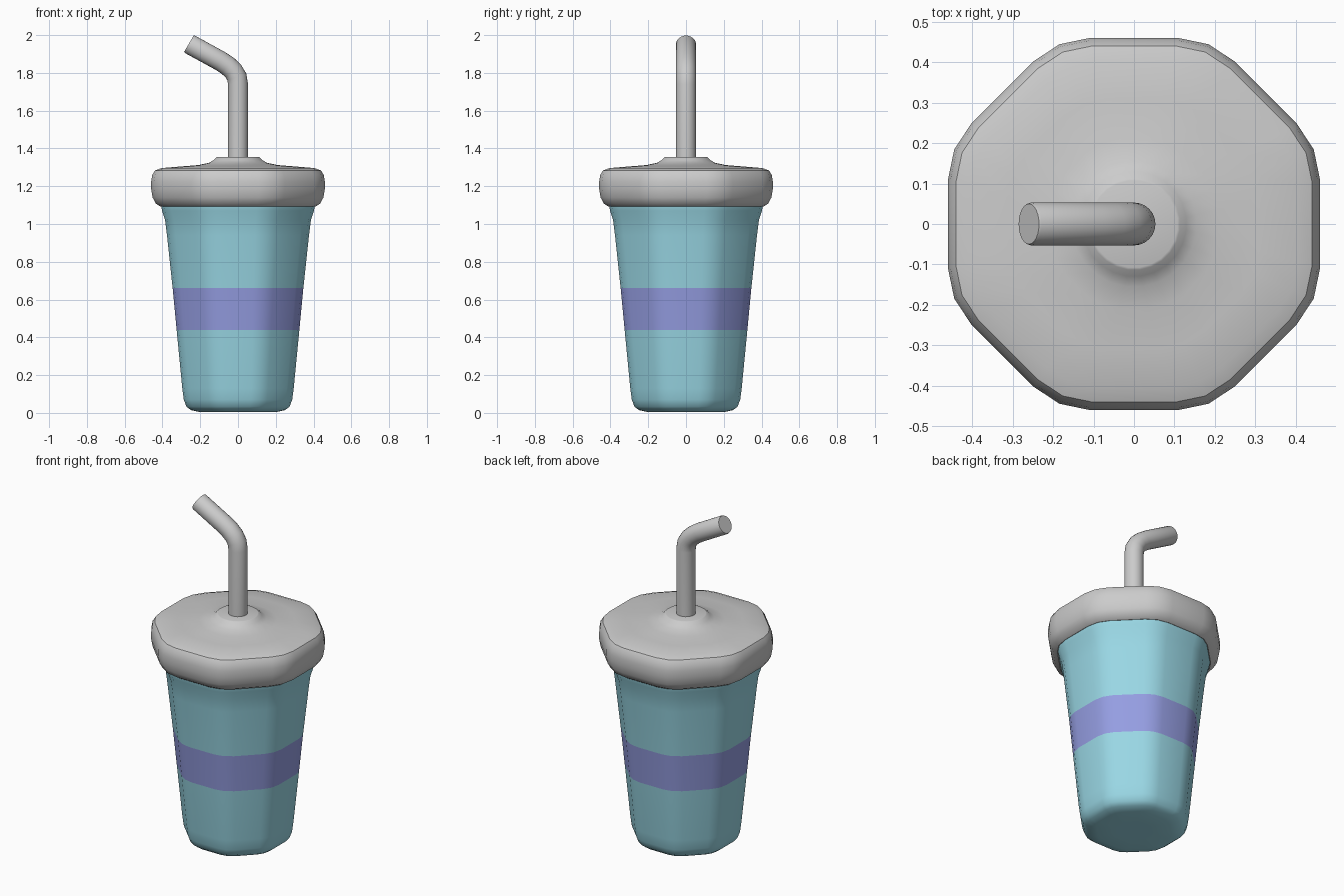
import bpy, bmesh, math
from mathutils import Vector

if "Cube" in bpy.data.objects:
    bpy.data.objects.remove(bpy.data.objects["Cube"])


def soft_octagon(r, z, roundness=0.0):
    # 24 points: flat side ends plus softened corner, optionally blended to a circle
    pts = []
    for k in range(8):
        for off, rad in ((-9.05, 1.028), (0, 1.046), (9.05, 1.028)):
            a = math.radians(22.5 + 45 * k + off)
            even = math.radians(22.5 + 45 * k + off * 15 / 9.05)
            a += (even - a) * roundness
            d = r * (rad + (1 - rad) * roundness)
            pts.append(Vector((d * math.cos(a), d * math.sin(a), z)))
    return pts


def skin(name, rings, angle, materials=(), band=None):
    # Bridge successive rings and cap both ends
    bm = bmesh.new()
    loops = [[bm.verts.new(p) for p in ring] for ring in rings]
    n = len(loops[0])
    for j, (lo, hi) in enumerate(zip(loops, loops[1:])):
        for i in range(n):
            f = bm.faces.new((lo[i], lo[(i + 1) % n], hi[(i + 1) % n], hi[i]))
            f.material_index = 1 if j == band else 0
    bm.faces.new(loops[0][::-1])
    bm.faces.new(loops[-1])
    bmesh.ops.recalc_face_normals(bm, faces=bm.faces)
    mesh = bpy.data.meshes.new(name)
    bm.to_mesh(mesh)
    bm.free()
    obj = bpy.data.objects.new(name, mesh)
    bpy.context.collection.objects.link(obj)
    for m in materials:
        mesh.materials.append(m)
    bpy.ops.object.select_all(action='DESELECT')
    obj.select_set(True)
    bpy.context.view_layer.objects.active = obj
    bpy.ops.object.shade_smooth_by_angle(angle=math.radians(angle))
    return obj


def colour(name, rgb):
    m = bpy.data.materials.new(name)
    m.diffuse_color = (*rgb, 1)
    m.use_nodes = True
    m.node_tree.nodes["Principled BSDF"].inputs["Base Color"].default_value = m.diffuse_color
    return m


teal = colour("teal", (0.32, 0.68, 0.78))
violet = colour("violet", (0.30, 0.34, 0.76))

# Tapered cup with a coloured band
cup_profile = [(0.10, 0.004), (0.20, 0.004), (0.25, 0.015), (0.273, 0.033),
               (0.287, 0.07), (0.295, 0.13), (0.325, 0.44), (0.346, 0.66),
               (0.376, 0.94), (0.386, 1.02), (0.402, 1.07), (0.408, 1.10),
               (0.408, 1.15)]
skin("cup", [soft_octagon(r, z) for r, z in cup_profile], 50, (teal, violet), band=6)

# Rounded lid rising to a circular straw collar
lid_profile = [(0.38, 1.10, 0), (0.41, 1.092, 0), (0.435, 1.108, 0), (0.452, 1.14, 0),
               (0.46, 1.185, 0), (0.46, 1.225, 0), (0.454, 1.26, 0), (0.44, 1.283, 0),
               (0.405, 1.296, 0), (0.31, 1.304, 0.2), (0.21, 1.312, 0.6),
               (0.155, 1.324, 0.9), (0.13, 1.338, 1), (0.114, 1.354, 1), (0.108, 1.356, 1)]
skin("lid", [soft_octagon(*p) for p in lid_profile], 35)

# Bent straw: circular section swept along a path in the XZ plane
path = [Vector(p) for p in ((0, 0, 1.32), (0, 0, 1.74), (-0.006, 0, 1.778),
                            (-0.025, 0, 1.81), (-0.055, 0, 1.838), (-0.095, 0, 1.864),
                            (-0.254, 0, 1.951), (-0.26, 0, 1.9545))]
radii = [0.053] * 7 + [0.050]
rings = []
for i, (p, r) in enumerate(zip(path, radii)):
    t = (path[min(i + 1, 7)] - path[max(i - 1, 0)]).normalized()
    side = Vector((t.z, 0, -t.x))
    rings.append([p + r * (side * math.cos(a) + Vector((0, 1, 0)) * math.sin(a))
                  for a in (math.tau * k / 24 for k in range(24))])
skin("straw", rings, 40)
